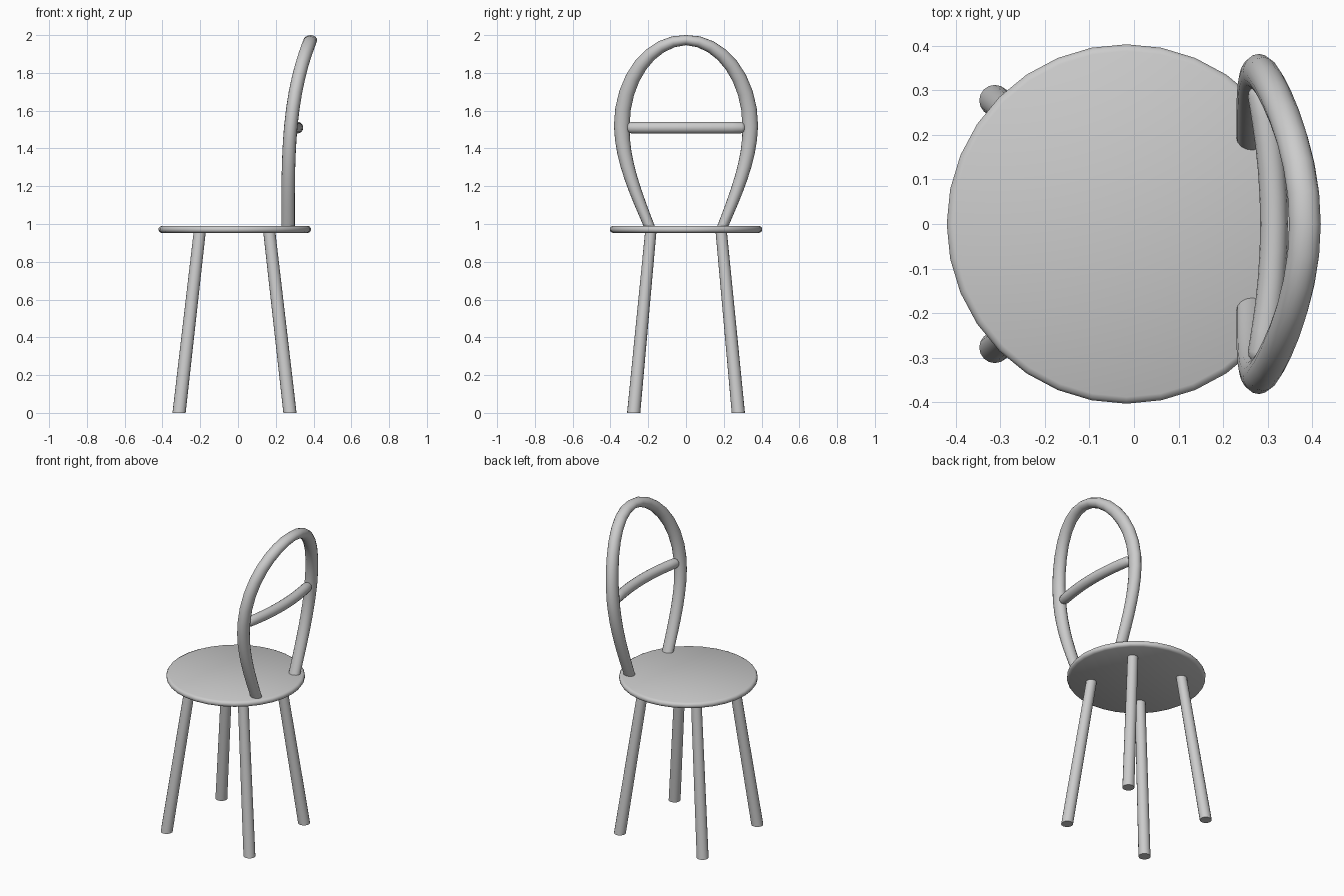
import bpy, bmesh
from math import sin, cos, pi, radians
from mathutils import Vector

if "Cube" in bpy.data.objects:
    bpy.data.objects.remove(bpy.data.objects["Cube"])


def finish(name, bm, angle=40):
    bmesh.ops.recalc_face_normals(bm, faces=bm.faces)
    me = bpy.data.meshes.new(name)
    bm.to_mesh(me)
    bm.free()
    ob = bpy.data.objects.new(name, me)
    bpy.context.collection.objects.link(ob)
    bpy.ops.object.select_all(action='DESELECT')
    ob.select_set(True)
    bpy.context.view_layer.objects.active = ob
    bpy.ops.object.shade_smooth_by_angle(angle=radians(angle))
    return ob


def loft(name, rings, sides=16):
    """Skin rings given as (centre, axis_u, axis_v), axes scaled by radius."""
    bm = bmesh.new()
    loops = []
    for c, u, v in rings:
        loops.append([bm.verts.new(c + u * cos(2 * pi * i / sides) + v * sin(2 * pi * i / sides))
                      for i in range(sides)])
    for a, b in zip(loops, loops[1:]):
        for i in range(sides):
            j = (i + 1) % sides
            bm.faces.new((a[i], a[j], b[j], b[i]))
    bm.faces.new(loops[0])
    bm.faces.new(loops[-1])
    return finish(name, bm)


def tube(name, pts, radii):
    """Sweep an ellipse; radii are (depth along x, in-plane thickness)."""
    rings = []
    for i, p in enumerate(pts):
        t = (pts[min(i + 1, len(pts) - 1)] - pts[max(i - 1, 0)]).normalized()
        u = Vector((1, 0, 0))
        u = (u - t * u.dot(t)).normalized()
        rings.append((p, u * radii[i][0], t.cross(u) * radii[i][1]))
    return loft(name, rings)


X, Y = Vector((1, 0, 0)), Vector((0, 1, 0))

# Seat: thin disc with a rounded rim
profile = [(0.388, 0.953), (0.398, 0.958), (0.403, 0.966),
           (0.403, 0.977), (0.398, 0.985), (0.388, 0.99)]
loft("seat", [(Vector((-0.017, 0, z)), X * r, Y * r) for r, z in profile], 32)

# Legs: splayed, slightly tapered, cut level with the floor
for end, x0, x1 in (("left", -0.312, -0.202), ("right", 0.275, 0.165)):
    for side, s in (("front", -1), ("back", 1)):
        loft(f"{side}_{end}_leg",
             [(Vector((x0, s * 0.277, 0)), X * 0.035, Y * 0.035),
              (Vector((x1, s * 0.186, 0.965)), X * 0.032, Y * 0.03)])

# Backrest hoop: half outline (y, z, thickness), mirrored over y
half = []
P = [(0.187, 0.97), (0.26, 1.15), (0.34, 1.33), (0.34, 1.52)]
for i in range(9):
    t = i / 8
    w = ((1 - t) ** 3, 3 * t * (1 - t) ** 2, 3 * t * t * (1 - t), t ** 3)
    half.append((sum(a * p[0] for a, p in zip(w, P)),
                 sum(a * p[1] for a, p in zip(w, P)), 0.027 + 0.0145 * t))
for i in range(1, 9):
    a = i / 8 * pi / 2
    half.append((0.34 * cos(a), 1.52 + 0.4535 * sin(a), 0.0265 + 0.015 * cos(a)))
outline = half + [(-y, z, r) for y, z, r in reversed(half[:-1])]
tube("backrest_hoop",
     [Vector((0.265 + 0.117 * (max(z - 0.98, 0) / 0.99) ** 3.4, y, z)) for y, z, r in outline],
     [(0.0355, r) for y, z, r in outline])

# Backrest crossbar: bowed rod with rounded ends
ys = [-0.312, -0.309, -0.302, -0.29] + [-0.24 + 0.06 * i for i in range(9)] + [0.29, 0.302, 0.309, 0.312]
rs = [0.008, 0.018, 0.026, 0.03] + [0.031] * 9 + [0.03, 0.026, 0.018, 0.008]
tube("backrest_crossbar",
     [Vector((0.314 - 0.033 * (y / 0.31) ** 2, y, 1.51)) for y in ys],
     [(r, r) for r in rs])
